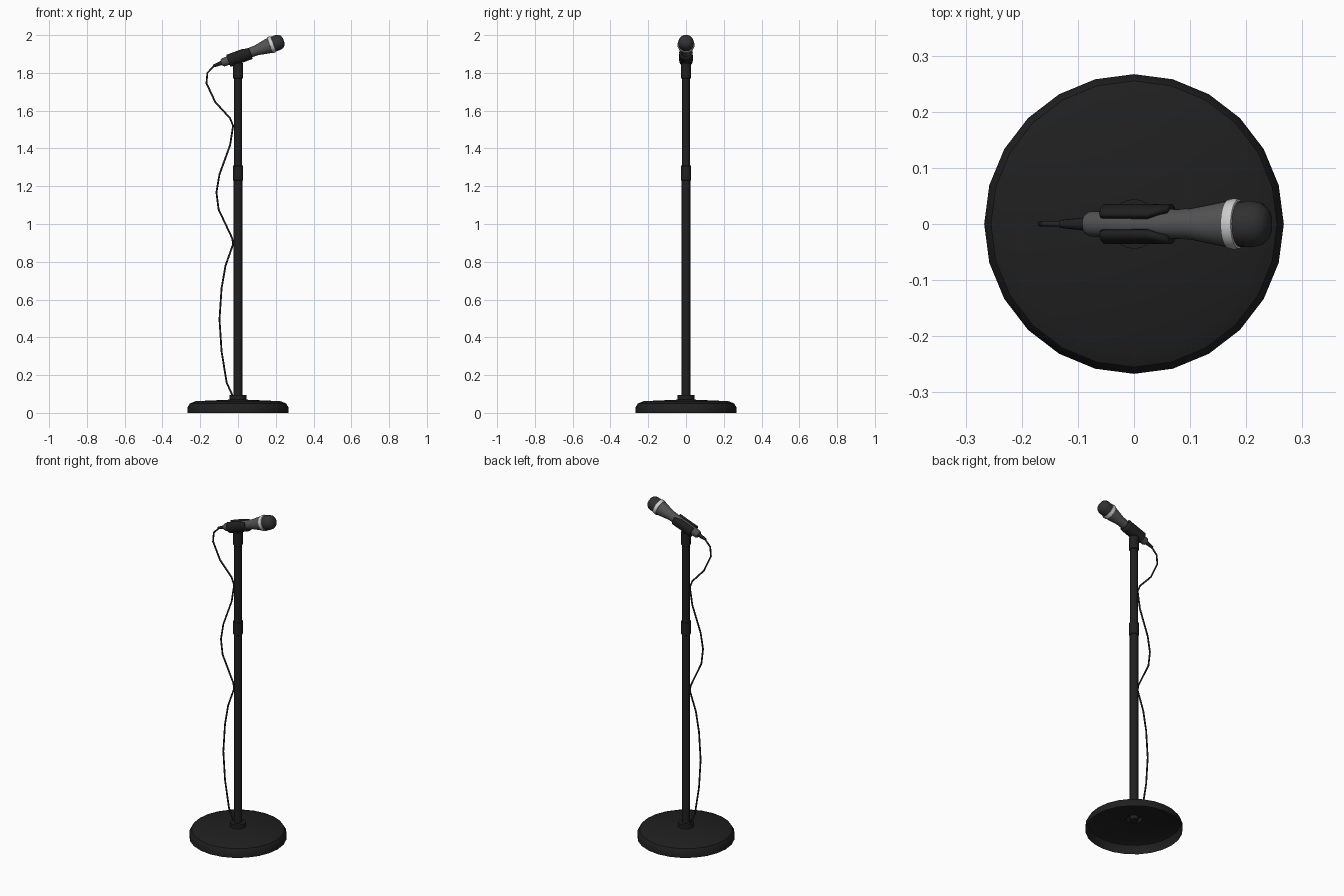
import bpy, bmesh, math
from mathutils import Matrix, Vector

if "Cube" in bpy.data.objects:
    bpy.data.objects.remove(bpy.data.objects["Cube"])


def material(name, v):
    m = bpy.data.materials.new(name)
    m.diffuse_color = (v, v, v, 1)
    m.use_nodes = True
    m.node_tree.nodes["Principled BSDF"].inputs["Base Color"].default_value = m.diffuse_color
    return m


BLACK = material("black", 0.014)
CABLE = material("cable_black", 0.022)
MESH = material("dark_grey", 0.03)
GREY = material("mid_grey", 0.085)
SILVER = material("silver", 0.6)


def finish(name, bm, mat, matrix=Matrix(), angle=35):
    me = bpy.data.meshes.new(name)
    bmesh.ops.recalc_face_normals(bm, faces=bm.faces)
    bm.to_mesh(me)
    bm.free()
    ob = bpy.data.objects.new(name, me)
    bpy.context.collection.objects.link(ob)
    ob.matrix_world = matrix
    me.materials.append(mat)
    bpy.ops.object.select_all(action='DESELECT')
    ob.select_set(True)
    bpy.context.view_layer.objects.active = ob
    bpy.ops.object.shade_smooth_by_angle(angle=math.radians(angle))
    return ob


def lathe(name, profile, sides, mat, matrix=Matrix()):
    """Revolve (radius, height) points around local z."""
    bm = bmesh.new()
    vs = [bm.verts.new((r, 0, z)) for r, z in profile]
    es = [bm.edges.new(p) for p in zip(vs, vs[1:])]
    bmesh.ops.spin(bm, geom=vs + es, cent=(0, 0, 0), axis=(0, 0, 1),
                   angle=2 * math.pi, steps=sides, use_duplicate=False)
    bmesh.ops.remove_doubles(bm, verts=bm.verts, dist=1e-5)
    return finish(name, bm, mat, matrix)


def tube(name, r, z0, z1, sides=16, bevel=0.0):
    prof = [(0, z0), (r - bevel, z0), (r, z0 + bevel), (r, z1 - bevel), (r - bevel, z1), (0, z1)]
    return lathe(name, prof, sides, BLACK)


# Hollow round base with collar
lathe("base", [(0.267, 0), (0.267, 0.03), (0.255, 0.05), (0.225, 0.062), (0.044, 0.07),
               (0.044, 0.095), (0.022, 0.095)], 24, BLACK)

# Telescopic pole and its clutches
tube("lower_pole", 0.0235, 0.06, 1.25)
tube("upper_pole", 0.0215, 1.24, 1.80)
tube("height_clutch", 0.0265, 1.23, 1.31, bevel=0.002)
tube("top_clutch", 0.0265, 1.77, 1.852, bevel=0.002)

# Microphone axis: local z runs along the tilted mic, local x points up-left
TILT = math.radians(20)
MIC = Matrix.Translation((0, 0, 1.884)) @ Matrix.Rotation(math.pi / 2 - TILT, 4, 'Y')

lathe("microphone_body", [(0, -0.092), (0.017, -0.092), (0.0225, -0.083), (0.0245, 0.0),
                          (0.0275, 0.105), (0.041, 0.175), (0.041, 0.185)], 20, GREY, MIC)
lathe("microphone_ring", [(0.038, 0.178), (0.044, 0.18), (0.0455, 0.189),
                          (0.044, 0.199), (0.038, 0.201)], 20, SILVER, MIC)
lathe("microphone_grille", [(0.0405, 0.195), (0.0415, 0.222), (0.038, 0.240),
                            (0.028, 0.252), (0.014, 0.257), (0, 0.258)], 20, MESH, MIC)
lathe("strain_relief", [(0, -0.14), (0.007, -0.14), (0.011, -0.10), (0.012, -0.09), (0, -0.09)],
      12, BLACK, MIC)

# Open-topped clip: each row has (position along mic, opening half-angle)
bm = bmesh.new()
rows = []
for s, gap in ((-0.055, 30), (-0.05, 27), (0.035, 27), (0.05, 38), (0.07, 50)):
    row = []
    for i in range(15):
        a = math.radians(gap + (360 - 2 * gap) * i / 14)
        row.append(bm.verts.new((-0.036 * math.cos(a), 0.036 * math.sin(a), s)))
    rows.append(row)
for a, b in zip(rows, rows[1:]):
    for i in range(14):
        bm.faces.new((a[i], a[i + 1], b[i + 1], b[i]))
clip = finish("microphone_clip", bm, BLACK, MIC)
sol = clip.modifiers.new("thickness", 'SOLIDIFY')
sol.thickness = 0.011
sol.offset = -1

# Pivot between pole and clip
bm = bmesh.new()
bmesh.ops.create_cone(bm, cap_ends=True, segments=16, radius1=0.02, radius2=0.02, depth=0.036,
                      matrix=Matrix.Translation((0, 0, 1.847)) @ Matrix.Rotation(math.pi / 2, 4, 'X'))
finish("clip_pivot", bm, BLACK)

# Cable swagging down the left side of the pole
path = [(-0.125, 1.838), (-0.162, 1.80), (-0.167, 1.745), (-0.12, 1.645), (-0.042, 1.56),
        (-0.026, 1.52), (-0.042, 1.417), (-0.098, 1.263), (-0.114, 1.168), (-0.103, 1.078),
        (-0.031, 0.925), (-0.026, 0.893), (-0.066, 0.78), (-0.087, 0.66), (-0.098, 0.495),
        (-0.087, 0.326), (-0.06, 0.16), (-0.028, 0.09)]
bm = bmesh.new()
rings = []
for i, (x, z) in enumerate(path):
    p, q = path[max(i - 1, 0)], path[min(i + 1, len(path) - 1)]
    d = Vector((q[0] - p[0], 0, q[1] - p[1])).normalized()
    n = Vector((d.z, 0, -d.x))
    rings.append([bm.verts.new(Vector((x, 0, z)) + 0.0048 * (
        n * math.cos(k * math.pi / 4) + Vector((0, 1, 0)) * math.sin(k * math.pi / 4)))
        for k in range(8)])
for a, b in zip(rings, rings[1:]):
    for k in range(8):
        bm.faces.new((a[k], a[(k + 1) % 8], b[(k + 1) % 8], b[k]))
bm.faces.new(rings[0])
bm.faces.new(rings[-1])
finish("cable", bm, CABLE, angle=50)
